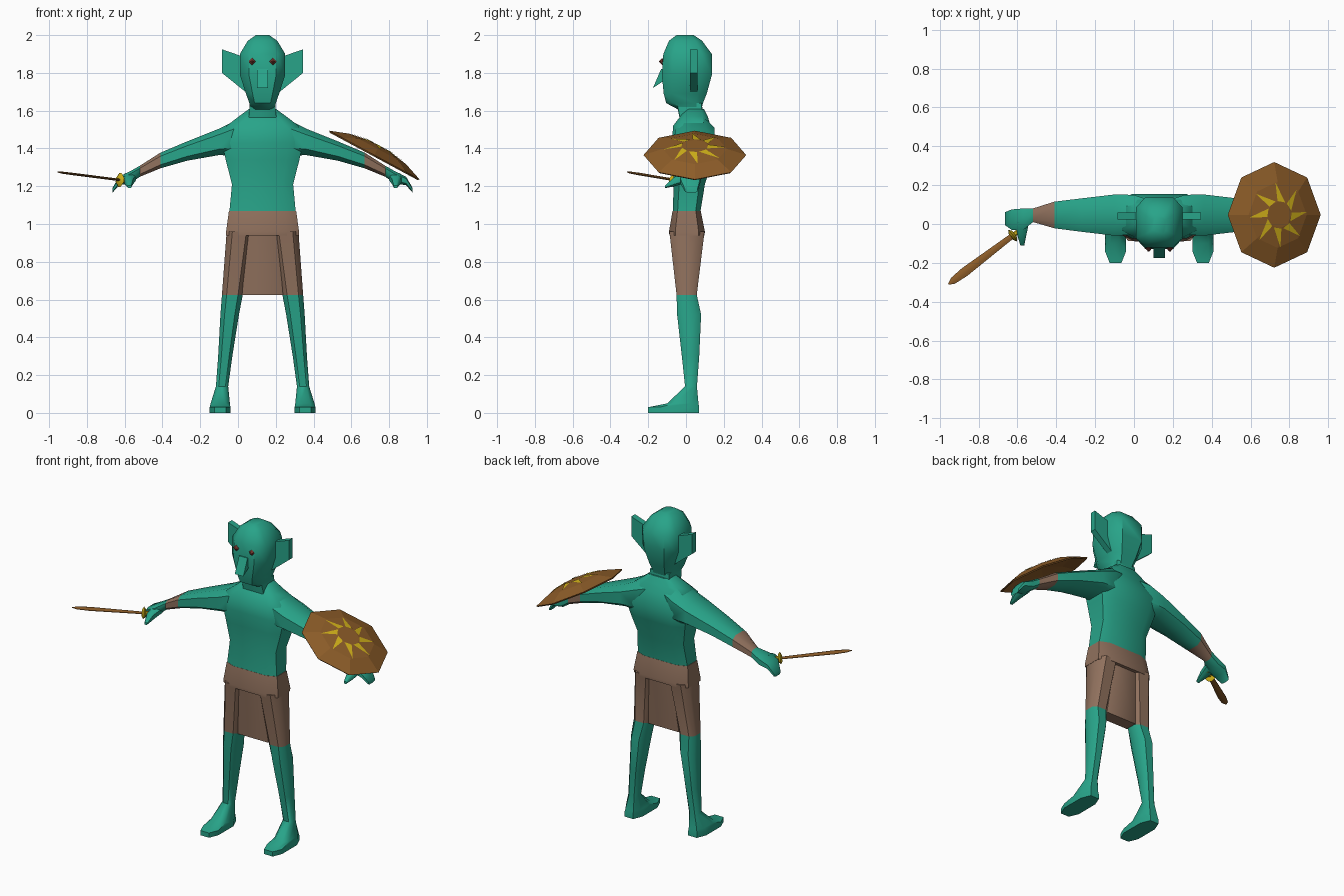
import bpy, bmesh, math
from mathutils import Vector

if "Cube" in bpy.data.objects:
    bpy.data.objects.remove(bpy.data.objects["Cube"])

MID = 0.13  # the body's own centre line


def material(name, rgb):
    m = bpy.data.materials.new(name)
    m.use_nodes = True
    m.diffuse_color = (*rgb, 1)
    m.node_tree.nodes["Principled BSDF"].inputs["Base Color"].default_value = (*rgb, 1)
    return m


skin_mat = material("teal_skin", (0.021, 0.37, 0.25))
cloth_mat = material("brown_cloth", (0.28, 0.165, 0.11))
wood_mat = material("wood_brown", (0.27, 0.11, 0.022))
gold_mat = material("gold", (0.65, 0.45, 0.01))
eye_mat = material("dark_red_eye", (0.16, 0.035, 0.025))
made = []


def skin(name, rings, mats, rule=None, smooth=True, flip=False):
    """Bridge rings of points, cap both ends, colour the faces by a rule."""
    bm = bmesh.new()
    if flip:
        rings = [[(2 * MID - x, y, z) for x, y, z in r] for r in rings]
    rows = [[bm.verts.new(p) for p in r] for r in rings]
    n = len(rows[0])
    for a, b in zip(rows, rows[1:]):
        for i in range(n):
            j = (i + 1) % n
            bm.faces.new((a[i], a[j], b[j], b[i]))
    bm.faces.new(rows[0])
    if len(rows) > 1:
        bm.faces.new(rows[-1])
        bmesh.ops.recalc_face_normals(bm, faces=bm.faces)
    if rule:
        for f in bm.faces:
            c = f.calc_center_median()
            f.material_index = int(rule(Vector((2 * MID - c.x, c.y, c.z)) if flip else c))
    me = bpy.data.meshes.new(name)
    bm.to_mesh(me)
    bm.free()
    ob = bpy.data.objects.new(name, me)
    bpy.context.collection.objects.link(ob)
    for m in mats:
        me.materials.append(m)
    if smooth:
        made.append(ob)
    return ob


def loft(name, axis, sections, mats, c=0.55, **kw):
    """Sections are (position, a0, a1, b0, b1): chamfered rectangles on an axis."""
    rings = []
    for t, a0, a1, b0, b1 in sections:
        ma, mb, ha, hb = (a0 + a1) / 2, (b0 + b1) / 2, (a1 - a0) / 2, (b1 - b0) / 2
        shape = [(1, -c), (1, c), (c, 1), (-c, 1), (-1, c), (-1, -c), (-c, -1), (c, -1)]
        pts = [(ma + u * ha, mb + v * hb) for u, v in shape]
        order = {"x": lambda a, b: (t, a, b), "y": lambda a, b: (a, t, b),
                 "z": lambda a, b: (a, b, t)}[axis]
        rings.append([order(a, b) for a, b in pts])
    return skin(name, rings, mats, **kw)


def centred(rows):
    return [(z, MID - h, MID + h, f, b) for z, h, f, b in rows]


# Head, tapering to the chin and neck
loft("head", "z", centred([
    (2.0, .035, -.05, .04), (1.97, .078, -.09, .085), (1.9, .12, -.12, .137),
    (1.79, .12, -.128, .137), (1.69, .088, -.118, .11), (1.64, .07, -.105, .09),
    (1.6, .066, -.03, .08)]), [skin_mat], c=0.6)
loft("neck", "z", centred([(1.64, .066, -.05, .085), (1.54, .076, -.03, .09)]),
     [skin_mat], c=0.95)

# Nose wedge
nose = [(-.1, 1.82), (-.132, 1.82), (-.175, 1.72), (-.1, 1.77)]
skin("nose", [[(MID + s, y, z) for y, z in nose] for s in (-.03, .03)], [skin_mat])

# Torso and hips
loft("torso", "z", centred([
    (1.61, .07, .0, .095), (1.57, .125, -.03, .115), (1.52, .19, -.068, .13),
    (1.43, .215, -.075, .155), (1.34, .195, -.07, .14), (1.21, .162, -.065, .1),
    (1.07, .175, -.07, .077)]), [skin_mat], c=0.65)
loft("hips", "z", centred([(1.07, .178, -.071, .078), (.96, .193, -.09, .1),
                           (.94, .193, -.088, .098)]), [cloth_mat], c=0.65)
loft("loincloth_panel", "z", centred([(.96, .08, -.07, .08), (.625, .108, -.035, .042)]),
     [cloth_mat], c=0.95)

# Mirrored parts: eyes, ears, arms, thumbs and legs
ear = [(.03, 1.885), (-.085, 1.925), (-.085, 1.8), (.045, 1.695)]
for side, flip in (("right", False), ("left", True)):
    loft(side + "_eye", "y", [(-.142, .072, .078, 1.857, 1.863), (-.125, .057, .093, 1.842, 1.878),
                              (-.11, .072, .078, 1.857, 1.863)],
         [eye_mat], c=0.1, flip=flip)
    skin(side + "_ear", [[(x, y, z) for x, z in ear] for y in (.022, .06)],
         [skin_mat], flip=flip)
    loft(side + "_arm", "x", [
        (.06, -.04, .13, 1.38, 1.57), (-.0, -.055, .15, 1.36, 1.555),
        (-.1, -.06, .152, 1.365, 1.505), (-.27, -.04, .132, 1.335, 1.437),
        (-.41, -.022, .115, 1.295, 1.378), (-.52, .01, .08, 1.25, 1.308),
        (-.57, -.03, .08, 1.215, 1.28), (-.63, -.03, .075, 1.205, 1.25),
        (-.665, -.005, .06, 1.165, 1.19)],
        [skin_mat, cloth_mat], rule=lambda c: -.515 < c.x < -.415, flip=flip)
    loft(side + "_thumb", "y", [(.01, -.61, -.54, 1.22, 1.27), (-.06, -.6, -.555, 1.2, 1.25),
                                (-.11, -.585, -.565, 1.19, 1.205)], [skin_mat], flip=flip)
    loft(side + "_leg", "z", [
        (.96, -.06, .075, -.088, .098), (.625, -.085, .025, -.05, .057),
        (.52, -.093, .005, -.047, .08), (.3, -.105, -.03, -.022, .07),
        (.14, -.117, -.052, -.005, .058), (.05, -.145, -.043, -.1, .066),
        (.03, -.15, -.04, -.2, .07), (0, -.15, -.04, -.2, .07)],
        [skin_mat, cloth_mat], rule=lambda c: c.z > .63, flip=flip)


# Domed shield with a sunburst, tilted over the left forearm
def polar(r, deg, h):
    return (r * math.cos(math.radians(deg)), r * math.sin(math.radians(deg)), h)


def place_on_arm(ob):
    ob.location = (.722, .047, 1.365)
    ob.rotation_euler = (0, math.radians(28.3), 0)


dome = [(.05, .042), (.17, .025), (.265, -.008), (.272, 0), (.17, .037), (.07, .054)]
place_on_arm(skin("shield", [[polar(r, 45 * k, h) for k in range(8)] for r, h in dome],
                  [wood_mat], smooth=False))
for k in range(8):
    t = 45 * k + 5
    ray = [polar(.072, t - 32, .057), polar(.072, t + 4, .057), polar(.17, t, .04)]
    place_on_arm(skin("shield_ray_%d" % (k + 1), [ray], [gold_mat], smooth=False))

# Sword held in the right hand
hilt, tip = Vector((-.625, -.06, 1.233)), Vector((-.955, -.31, 1.275))
length = (tip - hilt).length
turn = (tip - hilt).to_track_quat("X", "Z")
sword = [
    loft("sword_blade", "x", [(0, -.014, .014, -.006, .006),
                              (length * .75, -.024, .024, -.006, .006),
                              (length * .93, -.018, .018, -.005, .005),
                              (length, -.003, .003, -.002, .002)], [wood_mat], c=0.3),
    loft("sword_guard", "x", [(-.012, -.022, .022, -.022, .022), (0, -.036, .036, -.036, .036),
                              (.01, -.02, .02, -.02, .02)], [gold_mat], c=0.3),
    loft("sword_grip", "x", [(-.08, -.012, .012, -.012, .012),
                             (0, -.012, .012, -.012, .012)], [gold_mat])]
for ob in sword:
    ob.location = hilt
    ob.rotation_mode = "QUATERNION"
    ob.rotation_quaternion = turn

# Smooth the soft forms, keeping hard edges
bpy.ops.object.select_all(action="DESELECT")
for ob in made:
    ob.select_set(True)
bpy.context.view_layer.objects.active = made[0]
bpy.ops.object.shade_smooth_by_angle(angle=math.radians(45))
